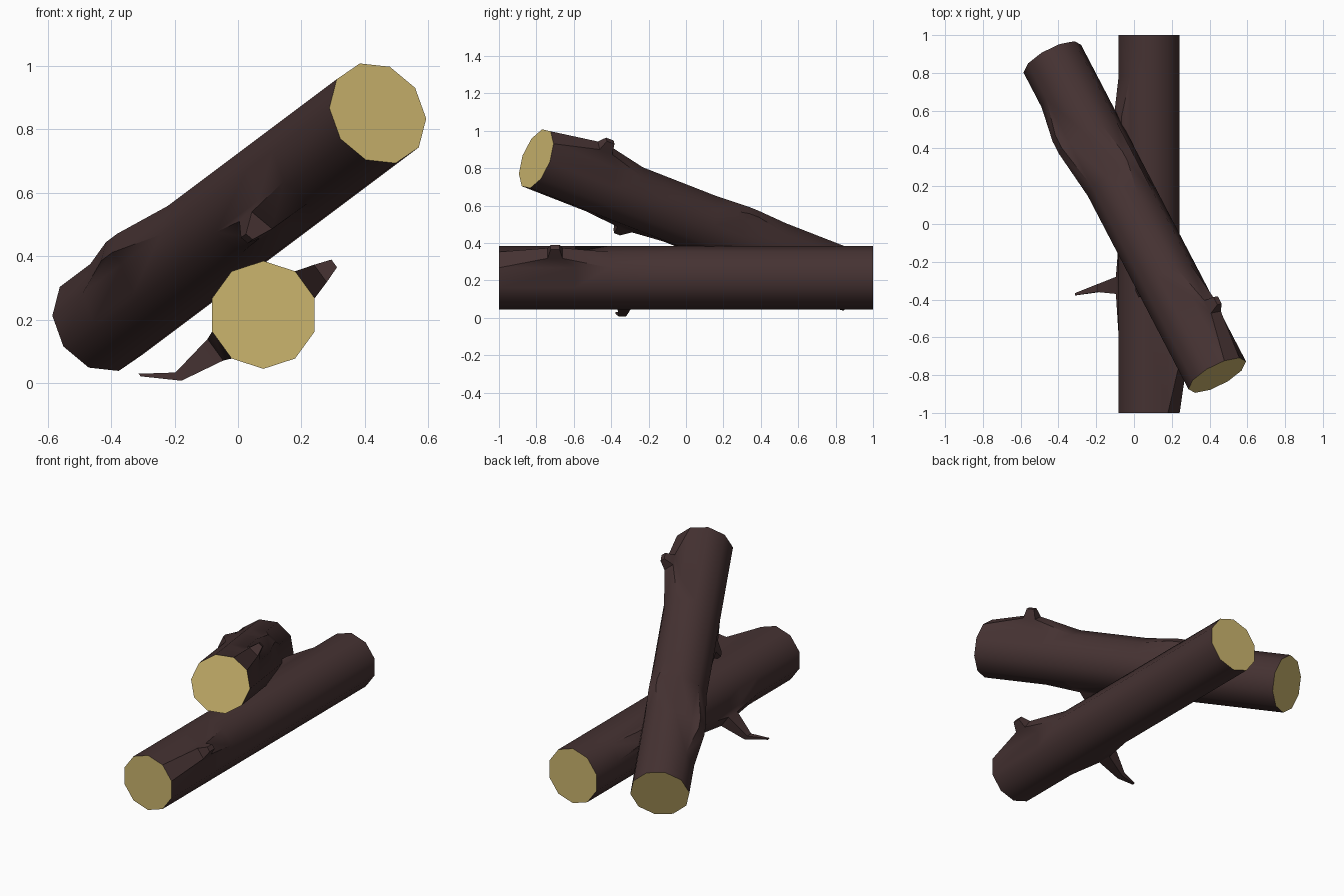
import bpy, bmesh, math
from mathutils import Vector, Matrix

if "Cube" in bpy.data.objects:
    bpy.data.objects.remove(bpy.data.objects["Cube"])

SIDES, R = 10, 0.17


def material(name, rgb):
    m = bpy.data.materials.new(name)
    m.diffuse_color = (*rgb, 1)
    m.use_nodes = True
    m.node_tree.nodes["Principled BSDF"].inputs["Base Color"].default_value = m.diffuse_color
    return m


BARK = material("dark_bark", (0.060, 0.032, 0.032))
WOOD = material("cut_wood", (0.60, 0.46, 0.155))


def make_log(name, matrix, knots):
    """Ten-sided log along y. A knot is (side angle, start y, end y, sections);
    a section is (y, radial height, sideways shift, half width, half length)."""
    bm = bmesh.new()
    ys = sorted({-1.0, 1.0} | {k[1] for k in knots} | {k[2] for k in knots})
    rings = []
    for y in ys:
        ring = []
        for i in range(SIDES):
            a = math.radians(18 + 36 * i)
            ring.append(bm.verts.new((R * math.cos(a), y, R * math.sin(a))))
        rings.append(ring)

    # cut ends
    for ring in (rings[0], rings[-1]):
        bm.faces.new(ring).material_index = 1

    # plain bark, leaving openings for the knots
    for i in range(SIDES):
        for j in range(len(ys) - 1):
            if any(k[0] == 36 + 36 * i and k[1] <= ys[j] < k[2] for k in knots):
                continue
            n = (i + 1) % SIDES
            bm.faces.new((rings[j][i], rings[j][n], rings[j + 1][n], rings[j + 1][i]))

    # flared knots with stubs or twigs
    for angle, start, end, sections in knots:
        i = angle // 36 - 1
        n = (i + 1) % SIDES
        span = rings[ys.index(start):ys.index(end) + 1]
        low, high = [r[i] for r in span], [r[n] for r in span]
        a = math.radians(angle)
        out = Vector((math.cos(a), 0, math.sin(a)))
        side = Vector((-math.sin(a), 0, math.cos(a)))
        for y, h, s, w, l in sections:
            def corner(sw, sl):
                return bm.verts.new(out * h + side * (s + sw * w) + Vector((0, y + sl * l, 0)))
            nlow = [corner(-1, -1), corner(-1, 1)]
            nhigh = [corner(1, -1), corner(1, 1)]
            bm.faces.new(low + nlow[::-1])
            bm.faces.new(high + nhigh[::-1])
            bm.faces.new((low[0], high[0], nhigh[0], nlow[0]))
            bm.faces.new((low[-1], high[-1], nhigh[1], nlow[1]))
            low, high = nlow, nhigh
        bm.faces.new((low[0], high[0], high[1], low[1]))

    bmesh.ops.recalc_face_normals(bm, faces=bm.faces[:])
    mesh = bpy.data.meshes.new(name)
    bm.to_mesh(mesh)
    bm.free()
    mesh.materials.append(BARK)
    mesh.materials.append(WOOD)
    obj = bpy.data.objects.new(name, mesh)
    bpy.context.collection.objects.link(obj)
    obj.matrix_world = matrix
    bpy.ops.object.select_all(action='DESELECT')
    obj.select_set(True)
    bpy.context.view_layer.objects.active = obj
    bpy.ops.object.shade_smooth_by_angle(angle=math.radians(40))
    return obj


# knots shared by both logs
stub = (36, -1.0, -0.41, [(-0.70, 0.222, 0, 0.034, 0.04), (-0.70, 0.276, 0, 0.015, 0.024)])
bump = (144, 0.22, 0.78, [(0.53, 0.205, 0, 0.034, 0.04)])
twig_base = (-0.325, 0.187, 0, 0.042, 0.045)

# lower log, lying on its side with a long bent twig
long_twig = (216, -0.59, -0.10, [twig_base, (-0.34, 0.331, 0, 0.016, 0.02),
                                 (-0.372, 0.427, -0.076, 0.005, 0.006)])
make_log("lower_log", Matrix.Translation((0.08, 0, 0.215)), [stub, long_twig, bump])

# upper log, leaning across the lower one with a short broken twig
f = Vector((-0.436, 0.837, -0.327)).normalized()
e1 = Vector((0.48, 0.52, 0.70))
e1 = (e1 - f * e1.dot(f)).normalized()
e2 = e1.cross(f)
c, s = math.cos(math.radians(36)), math.sin(math.radians(36))
rot = Matrix((e1 * c - e2 * s, f, e1 * s + e2 * c)).transposed().to_4x4()
short_twig = (216, -0.59, -0.10, [twig_base, (-0.33, 0.25, 0, 0.014, 0.018)])
small_bump = (36, 0.05, 0.50, [(0.27, 0.187, 0, 0.03, 0.03)])
make_log("upper_log", Matrix.Translation((0.004, 0.037, 0.523)) @ rot,
         [stub, short_twig, bump, small_bump])
